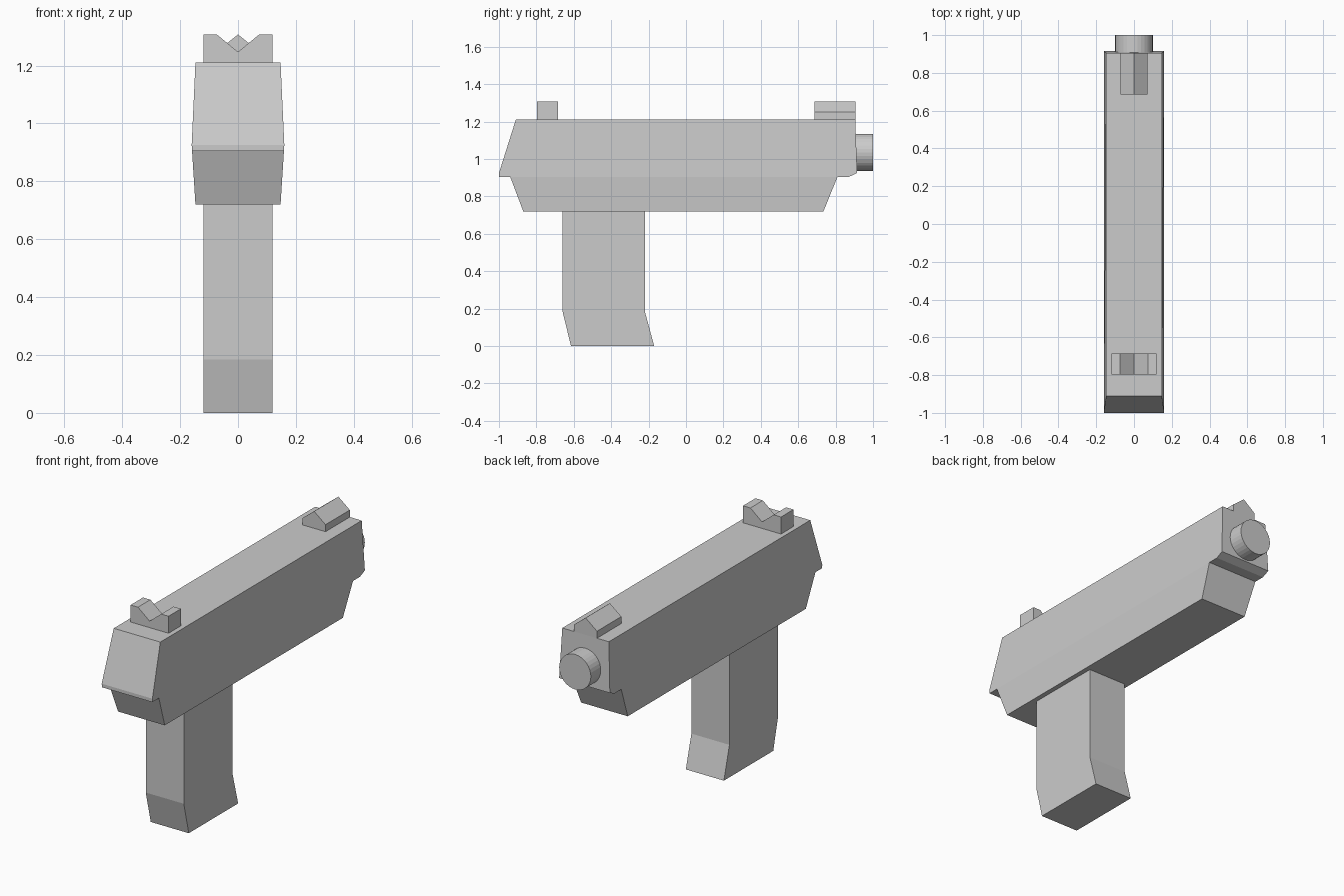
import bpy, bmesh, math

if "Cube" in bpy.data.objects:
    bpy.data.objects.remove(bpy.data.objects["Cube"])


def prism(name, pairs):
    """Solid from matching outlines: pairs of (start point, end point)."""
    bm = bmesh.new()
    a = [bm.verts.new(p) for p, q in pairs]
    b = [bm.verts.new(q) for p, q in pairs]
    n = len(pairs)
    bm.faces.new(a)
    bm.faces.new(b[::-1])
    for i in range(n):
        j = (i + 1) % n
        bm.faces.new((a[j], a[i], b[i], b[j]))
    bmesh.ops.recalc_face_normals(bm, faces=bm.faces)
    return finish(name, bm)


def finish(name, bm):
    mesh = bpy.data.meshes.new(name)
    bm.to_mesh(mesh)
    bm.free()
    ob = bpy.data.objects.new(name, mesh)
    bpy.context.collection.objects.link(ob)
    return ob


def side_prism(name, profile, width):
    """Side profile (y, z) with half width given per height."""
    return prism(name, [((-width(z), y, z), (width(z), y, z)) for y, z in profile])


def front_prism(name, profile, y0, y1):
    """Front profile (x, z) extruded along y."""
    return prism(name, [((x, y0, z), (x, y1, z)) for x, z in profile])


TOP, RIDGE, BOTTOM = 1.21, 0.925, 0.72

# Slide: tapers in towards the top
side_prism("slide", [(-0.91, TOP), (0.905, TOP), (0.915, RIDGE), (0.872, 0.905),
                     (0.81, 0.905), (-0.94, 0.905), (-1.0, 0.905), (-1.0, RIDGE)],
           lambda z: 0.16 - 0.013 * max(0, z - RIDGE) / (TOP - RIDGE)
           - 0.013 * max(0, RIDGE - z) / (RIDGE - BOTTOM))

# Frame: tapers in towards the bottom
side_prism("frame", [(-0.94, 0.905), (0.81, 0.905), (0.735, BOTTOM), (-0.87, BOTTOM)],
           lambda z: 0.16 - 0.013 * (RIDGE - z) / (RIDGE - BOTTOM))

# Grip with kinked foot
side_prism("grip", [(-0.66, BOTTOM), (-0.66, 0.185), (-0.615, 0), (-0.17, 0),
                    (-0.22, 0.185), (-0.22, BOTTOM)], lambda z: 0.12)

# Notched rear sight and gabled front sight
front_prism("rear_sight", [(-0.12, TOP), (-0.12, 1.307), (-0.073, 1.307), (0, 1.247),
                           (0.073, 1.307), (0.12, 1.307), (0.12, TOP)], -0.797, -0.685)
front_prism("front_sight", [(-0.072, TOP), (-0.072, 1.25), (0, 1.307),
                            (0.072, 1.25), (0.072, TOP)], 0.686, 0.905)

# Muzzle
bpy.ops.mesh.primitive_cylinder_add(vertices=32, radius=0.1, depth=0.12,
                                    location=(0, 0.94, 1.035),
                                    rotation=(math.pi / 2, 0, 0))
bpy.context.object.name = "muzzle"
